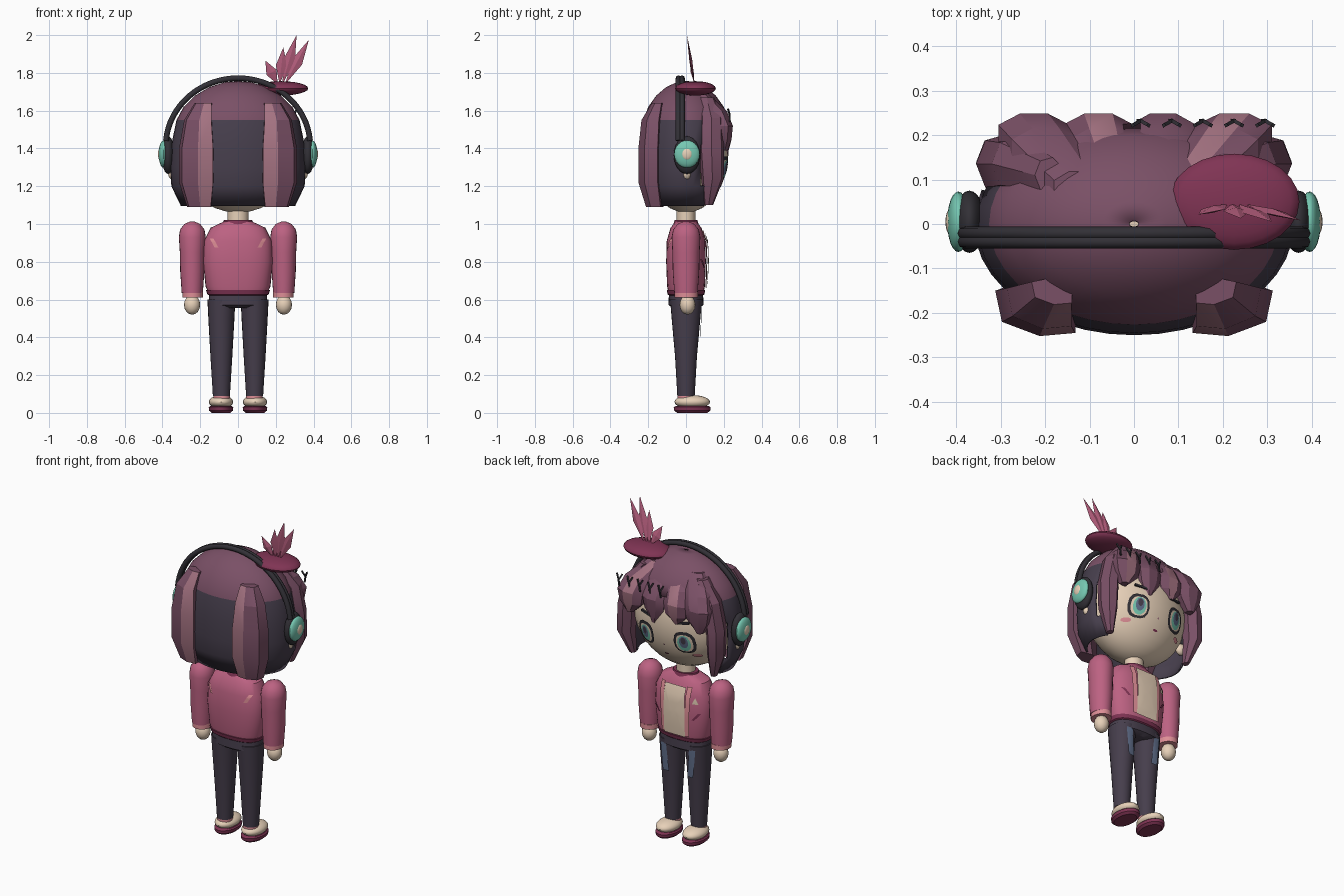
import bpy, bmesh, math
from mathutils import Matrix, Vector

if "Cube" in bpy.data.objects:
    bpy.data.objects.remove(bpy.data.objects["Cube"], do_unlink=True)


def material(name, r, g, b):
    lin = [((c / 255 + 0.055) / 1.055) ** 2.4 for c in (r, g, b)] + [1]
    m = bpy.data.materials.new(name)
    m.use_nodes = True
    m.diffuse_color = lin
    m.node_tree.nodes["Principled BSDF"].inputs["Base Color"].default_value = lin
    return m


HAIR = material("plum hair", 122, 80, 102)
DARK = material("dark plum", 70, 62, 76)
STRIPE = material("dusty pink", 165, 115, 130)
PINK = material("jacket pink", 188, 98, 130)
SKIN = material("cream skin", 238, 215, 190)
TEAL = material("teal", 118, 200, 178)
MAROON = material("maroon", 128, 52, 84)
BLACK = material("charcoal", 50, 48, 54)
BLUE = material("slate blue", 96, 110, 138)
LIGHT = material("light pink", 222, 142, 150)


def finish(name, bm, mats, angle=35):
    bmesh.ops.recalc_face_normals(bm, faces=bm.faces)
    me = bpy.data.meshes.new(name)
    bm.to_mesh(me)
    bm.free()
    ob = bpy.data.objects.new(name, me)
    bpy.context.collection.objects.link(ob)
    for m in mats:
        me.materials.append(m)
    bpy.ops.object.select_all(action='DESELECT')
    ob.select_set(True)
    bpy.context.view_layer.objects.active = ob
    bpy.ops.object.shade_smooth_by_angle(angle=math.radians(angle))
    return ob


def ring(cx, cy, z, rx, ry, n=24, p=2.0):
    """Horizontal (super)ellipse."""
    out = []
    for i in range(n):
        c, s = math.cos(math.tau * i / n), math.sin(math.tau * i / n)
        out.append((cx + rx * math.copysign(abs(c) ** (2 / p), c),
                    cy + ry * math.copysign(abs(s) ** (2 / p), s), z))
    return out


def loft(name, rings, mats, rule=None, caps=True, keep=None, angle=35):
    """Skin a stack of rings; rule(side, centre) picks the material."""
    bm = bmesh.new()
    rows = [[bm.verts.new(p) for p in r] for r in rings]
    n = len(rows[0])
    for a, b in zip(rows, rows[1:]):
        for i in range(n):
            j = (i + 1) % n
            f = bm.faces.new((a[i], a[j], b[j], b[i]))
            c = f.calc_center_median()
            if rule:
                f.material_index = rule(i, c)
            if keep and not keep(c):
                bm.faces.remove(f)
    if caps:
        bm.faces.new(rows[0])
        bm.faces.new(rows[-1])
    return finish(name, bm, mats, angle)


def ellipsoid(name, c, r, mat, seg=24, rot=Matrix()):
    bm = bmesh.new()
    bmesh.ops.create_uvsphere(bm, u_segments=seg, v_segments=seg // 2, radius=1,
                              matrix=Matrix.Translation(c) @ rot @ Matrix.Diagonal((*r, 1)))
    return finish(name, bm, [mat])


def bar(name, a, b, w, mat):
    """Thin square rod from a to b."""
    a, b = Vector(a), Vector(b)
    rot = (b - a).to_track_quat('Z', 'Y').to_matrix().to_4x4()
    bm = bmesh.new()
    bmesh.ops.create_cube(bm, size=1, matrix=Matrix.Translation((a + b) / 2) @ rot
                          @ Matrix.Diagonal((w, w, (b - a).length, 1)))
    return finish(name, bm, [mat])


def decal(name, x, z, pts, mat, surf, lift, side=1):
    """Thin patch laid over a surface y = surf(x, z)."""
    bm = bmesh.new()
    put = lambda u, v: bm.verts.new((x + u, side * (surf(x + u, z + v) + lift), z + v))
    mid = put(0, 0)
    rows = [[put(u * k, v * k) for u, v in pts] for k in (0.33, 0.67, 1)]
    n = len(pts)
    for i in range(n):
        j = (i + 1) % n
        bm.faces.new((mid, rows[0][i], rows[0][j]))
        for a, b in zip(rows, rows[1:]):
            bm.faces.new((a[i], b[i], b[j], a[j]))
    return finish(name, bm, [mat])


def oval(rx, ry, n=12, p=2.0):
    return [(u, v) for u, v, _ in ring(0, 0, 0, rx, ry, n, p)]


def box(w, h, slant=0.0, m=6):
    """Rectangle outline, half sizes w and h, subdivided on its long sides."""
    rise = [-h + 2 * h * i / m for i in range(m + 1)]
    return [(w + slant * v / h, v) for v in rise] + [(-w + slant * v / h, v) for v in reversed(rise)]


# Head
def face_y(x, z):
    return 0.225 * math.sqrt(max(0.02, 1 - (x / 0.32) ** 2 - ((z - 1.38) / 0.32) ** 2))

ellipsoid("head", (0, 0, 1.38), (0.32, 0.225, 0.32), SKIN, 32)
loft("neck", [ring(0, 0, z, 0.055, 0.05) for z in (0.98, 1.1)], [SKIN])

# Face details
for s, side in ((1, "left"), (-1, "right")):
    x = 0.13 * s
    decal(side + "_eye_outline", x, 1.29, oval(0.062, 0.07, 14, 2.6), BLACK, face_y, 0.006)
    decal(side + "_eye_white", x, 1.287, oval(0.048, 0.055, 14, 2.6), SKIN, face_y, 0.009)
    decal(side + "_iris", x, 1.287, oval(0.038, 0.052), TEAL, face_y, 0.012)
    decal(side + "_iris_shade", x, 1.295, oval(0.025, 0.038), BLUE, face_y, 0.014)
    decal(side + "_pupil", x, 1.305, oval(0.014, 0.022), DARK, face_y, 0.016)
    decal(side + "_blush", 0.18 * s, 1.205, oval(0.026, 0.012), LIGHT, face_y, 0.006)
    bar(side + "_brow", (0.08 * s, 0.218, 1.405), (0.16 * s, 0.198, 1.415), 0.012, BLACK)
    ellipsoid(side + "_ear", (0.335 * s, 0.005, 1.265), (0.035, 0.025, 0.035), SKIN, 12)
decal("nose", 0, 1.25, oval(0.006, 0.006, 8), STRIPE, face_y, 0.005)
decal("mouth", 0, 1.185, oval(0.016, 0.006, 8), MAROON, face_y, 0.005)

# Hair shell: plum crown, dark lower curtain, open at the face
shell = [(1.095, .84), (1.2, .98), (1.3, 1.0), (1.42, .98), (1.55, .905), (1.62, .80),
         (1.68, .63), (1.725, .42), (1.75, .2), (1.757, .03)]
hair = loft("hair_shell", [ring(0, 0, z, 0.36 * k, 0.25 * k, 40) for z, k in shell], [HAIR, DARK],
            rule=lambda i, c: int(c.z < 1.55), caps=False, keep=lambda c: c.z > 1.55 or c.y < 0.09)
hair.modifiers.new("thickness", 'SOLIDIFY').thickness = 0.01


def lock(name, section, levels, stripe=-1):
    """Faceted strand: section scaled to (z, cx, cy, kx, ky) at each level."""
    rings = [[(cx + u * kx, cy + v * ky, z) for u, v in section] for z, cx, cy, kx, ky in levels]
    return loft(name, rings, [HAIR, STRIPE], rule=lambda i, c: int(i == stripe), angle=25)


for s, side in ((1, "left"), (-1, "right")):
    # Back strands with a lighter inner ridge
    sec = [(s * u, v) for u, v in
           ((-.085, .02), (-.08, -.055), (0, -.062), (.085, -.03), (.1, .04), (0, .06))]
    lock(side + "_back_strand", sec,
         [(1.64, .18 * s, -.15, .5, .5), (1.55, .205 * s, -.18, .8, .9), (1.4, .212 * s, -.19, 1, 1),
          (1.22, .212 * s, -.19, 1, 1), (1.09, .20 * s, -.165, .7, .75)], 1)
    # Strands in front of the ears
    lock(side + "_side_strand", [(s * u, v) for u, v, _ in ring(0, 0, 0, .055, .068, 7)],
         [(1.67, .19 * s, .11, .6, .6), (1.56, .27 * s, .135, .9, .9), (1.4, .30 * s, .135, 1, 1),
          (1.24, .305 * s, .14, .9, .9), (1.1, .275 * s, .12, .35, .35)])

# Fringe
for i, (x, w, tip, stripe) in enumerate(((-.225, .08, 1.38, -1), (-.08, .08, 1.40, 2),
                                         (.065, .075, 1.37, -1), (.225, .085, 1.39, 2))):
    sec = [(-w, -.035), (-w, .01), (-.4 * w, .035), (.4 * w, .035), (w, .01), (w, -.035)]
    lock(f"fringe_lock_{i + 1}", sec,
         [(1.69, x * .55, .09, .7, .8), (1.60, x * .88, .18, .95, 1), (1.52, x, .213, 1, 1),
          (1.45, x, .21, .85, .9), (tip, x * 1.05, .20, .25, .6)], stripe)

# Hairpins above the fringe
for i, x in enumerate((.01, .08, .15, .22, .29)):
    y, z = .232, 1.575
    bar(f"hairpin_{i + 1}_stem", (x, y, z - .035), (x + .005, y, z), .008, BLACK)
    for s in (-1, 1):
        bar(f"hairpin_{i + 1}_prong", (x + .005, y, z), (x + .005 + .018 * s, y - .01, z + .035), .008, BLACK)

# Headphones
for k, y in enumerate((-.04, -.021)):
    cu = bpy.data.curves.new(f"headband_{k + 1}", 'CURVE')
    cu.dimensions = '3D'
    cu.bevel_depth = .015
    cu.bevel_resolution = 2
    cu.use_fill_caps = True
    sp = cu.splines.new('POLY')
    sp.points.add(32)
    for i, p in enumerate(sp.points):
        a = math.radians(5 + 170 * i / 32)
        p.co = (.383 * math.cos(a), y, 1.41 + .362 * math.sin(a), 1)
    cu.materials.append(BLACK)
    bpy.context.collection.objects.link(bpy.data.objects.new(cu.name, cu))
for s, side in ((1, "left"), (-1, "right")):
    ellipsoid(side + "_ear_cushion", (.37 * s, .005, 1.365), (.035, .07, .1), BLACK)
    ellipsoid(side + "_ear_cup", (.395 * s, .005, 1.37), (.025, .068, .072), TEAL)
    ellipsoid(side + "_cup_button", (.412 * s, .005, 1.37), (.012, .03, .033), SKIN, 16)

# Beret and feathers
ellipsoid("beret", (.225, .05, 1.718), (.147, .108, .038), MAROON)
for i, (bx, tx, tz) in enumerate(((.21, .145, 1.865), (.22, .24, 1.935), (.235, .31, 2.0), (.25, .375, 1.975))):
    base, tip = Vector((bx, .045, 1.74)), Vector((tx, .005 + .12 * (2 - tz), tz))
    side = Vector((tip.z - base.z, 0, base.x - tip.x)).normalized() * .03
    mid = base.lerp(tip, .5)
    bm = bmesh.new()
    b, t = bm.verts.new(base), bm.verts.new(tip)
    waist = [bm.verts.new(mid + d) for d in (side, Vector((0, .008, 0)), -side, Vector((0, -.008, 0)))]
    for j in range(4):
        for end in (b, t):
            bm.faces.new((end, waist[j], waist[(j + 1) % 4]))
    finish(f"feather_{i + 1}", bm, [PINK], 10)

# Jacket body
body = [(.63, .155, .092), (.67, .172, .1), (.8, .185, .105), (.91, .18, .102), (.98, .145, .082), (1.013, .075, .055)]
P = 2.5


def body_y(x, z):
    z = min(max(z, .631), 1.01)
    for (z0, a0, b0), (z1, a1, b1) in zip(body, body[1:]):
        if z0 <= z <= z1:
            t = (z - z0) / (z1 - z0)
            a, b = a0 + (a1 - a0) * t, b0 + (b1 - b0) * t
            return b * max(0.01, 1 - (abs(x) / a) ** P) ** (1 / P)

loft("jacket", [ring(0, 0, z, a, b, 32, P) for z, a, b in body], [PINK])
loft("jacket_hem", [ring(0, 0, z, a, b, 32, P) for z, a, b in ((.622, .152, .09), (.628, .162, .097), (.65, .17, .102))], [MAROON])
loft("collar", [ring(0, 0, z, r, r * .8) for z, r in ((.995, .085), (1.02, .075))], [MAROON])
decal("shirt_panel", 0, .81, box(.07, .15), SKIN, body_y, .016)
for s, side in ((1, "left"), (-1, "right")):
    decal(side + "_lapel", .083 * s, .815, box(.014, .15, .006 * s), LIGHT, body_y, .012)
    decal(side + "_pocket", .13 * s, .79, box(.008, .022, .018 * s), MAROON, body_y, .006)
    decal(side + "_back_slash", .127 * s, .90, box(.01, .024, .013 * s), LIGHT, body_y, .005, -1)
decal("chest_badge", -.125, .885, [(-.018, -.018), (.018, -.018), (0, .022)], SKIN, body_y, .007)

# Arms, hands, legs and shoes
for s, side in ((1, "left"), (-1, "right")):
    x = .24 * s
    sleeve = [(.635, .056, .062), (.75, .064, .07), (.85, .066, .072), (.93, .071, .076), (.97, .065, .068), (1.0, .042, .045), (1.013, .012, .013)]
    loft(side + "_sleeve", [ring(x + .002 * s, 0, z, a, b) for z, a, b in sleeve], [PINK])
    loft(side + "_cuff", [ring(x, .002, z, .055, .062) for z in (.61, .64)], [LIGHT])
    ellipsoid(side + "_hand", (x + .003 * s, .008, .572), (.043, .042, .052), SKIN, 16)
    leg = [(.09, .045, .046), (.3, .058, .058), (.5, .069, .076), (.6, .074, .084)]
    loft(side + "_trouser_leg", [ring(.088 * s, 0, z, a, b) for z, a, b in leg], [DARK])
    leg_y = lambda u, z, c=.088 * s: .08 * (.78 + .4 * (z - .4)) * math.sqrt(max(.05, 1 - ((u - c) / .075) ** 2)) + .009
    decal(side + "_trouser_patch", .09 * s, .49, box(.02, .085, .008 * s), BLUE, leg_y, .007)
    loft(side + "_sock", [ring(.087 * s, 0, z, .044, .045) for z in (.07, .108)], [LIGHT])
    ellipsoid(side + "_shoe", (.09 * s, .033, .058), (.064, .094, .036), SKIN)
    sole = [(0, .05, .08), (.012, .063, .096), (.03, .065, .098), (.036, .058, .088)]
    loft(side + "_sole", [ring(.09 * s, .033, z, a, b) for z, a, b in sole], [MAROON])
loft("trouser_waist", [ring(0, 0, z, a, b, 32, P) for z, a, b in ((.555, .08, .07), (.572, .157, .093), (.64, .152, .09))], [DARK])
